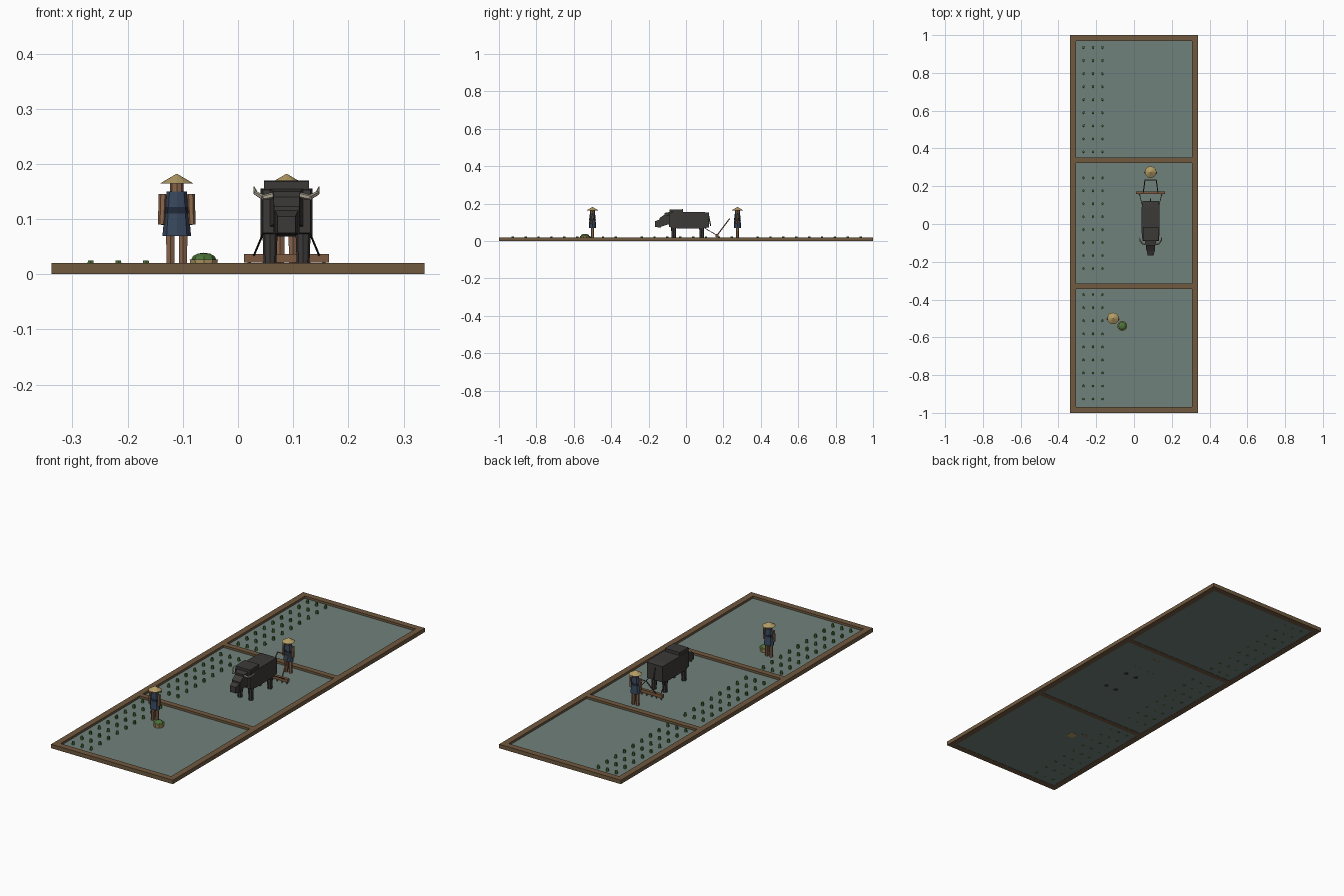
import bpy, bmesh, math
from mathutils import Vector, Matrix

if "Cube" in bpy.data.objects:
    bpy.data.objects.remove(bpy.data.objects["Cube"])


def mat(name, r, g, b):
    m = bpy.data.materials.new(name)
    m.diffuse_color = (r, g, b, 1)
    m.use_nodes = True
    m.node_tree.nodes["Principled BSDF"].inputs["Base Color"].default_value = m.diffuse_color
    return m


EARTH = mat("earth", .16, .10, .05)
WATER = mat("water", .16, .22, .20)
GREEN = mat("leaf", .07, .17, .04)
STRAW = mat("straw", .45, .33, .13)
SKIN = mat("skin", .25, .13, .07)
CLOTH = mat("cloth", .04, .065, .11)
SASH = mat("sash", .015, .022, .04)
HIDE = mat("hide", .045, .042, .04)
HORN = mat("horn", .4, .36, .28)
WOOD = mat("wood", .2, .1, .05)
ROPE = mat("rope", .03, .025, .02)


def finish(name, bm, material):
    bmesh.ops.recalc_face_normals(bm, faces=bm.faces)
    me = bpy.data.meshes.new(name)
    bm.to_mesh(me)
    bm.free()
    me.materials.append(material)
    ob = bpy.data.objects.new(name, me)
    bpy.context.collection.objects.link(ob)
    return ob


def add_box(bm, x0, x1, y0, y1, z0, z1):
    c = Vector(((x0 + x1) / 2, (y0 + y1) / 2, (z0 + z1) / 2))
    s = Matrix.Diagonal((x1 - x0, y1 - y0, z1 - z0, 1))
    bmesh.ops.create_cube(bm, size=1, matrix=Matrix.Translation(c) @ s)


def add_rod(bm, a, b, r0, r1, n=6):
    a, b = Vector(a), Vector(b)
    q = (b - a).to_track_quat('Z', 'Y').to_matrix().to_4x4()
    bmesh.ops.create_cone(bm, cap_ends=True, segments=n, radius1=r0, radius2=r1,
                          depth=(b - a).length, matrix=Matrix.Translation((a + b) / 2) @ q)


def box(name, material, *dims):
    bm = bmesh.new()
    add_box(bm, *dims)
    return finish(name, bm, material)


def rods(name, material, parts, n=6):
    bm = bmesh.new()
    for p in parts:
        add_rod(bm, *p, n=n)
    return finish(name, bm, material)


def loft(name, material, sections, x):
    """Box-section loft along y; each section is (y, half_width, z_low, z_high)."""
    bm = bmesh.new()
    rings = [[bm.verts.new((x + sx * w, y, z)) for sx, z in
              ((-1, z0), (1, z0), (1, z1), (-1, z1))] for y, w, z0, z1 in sections]
    for a, b in zip(rings, rings[1:]):
        for i in range(4):
            j = (i + 1) % 4
            bm.faces.new((a[i], a[j], b[j], b[i]))
    bm.faces.new(rings[0])
    bm.faces.new(rings[-1])
    return finish(name, bm, material)


# Earth banks and flooded field
W, T = .338, .031
bm = bmesh.new()
for s in (-1, 1):
    add_box(bm, s * (W - T), s * W, -1, 1, 0, .02)
    add_box(bm, -W + T, W - T, s * .969, s, 0, .02)
    add_box(bm, -W + T, W - T, s * .333 - .014 + .004, s * .333 + .014 + .004, 0, .02)
finish("earth_banks", bm, EARTH)
box("paddy_water", WATER, -W + T, W - T, -.969, .969, .001, .009)

# Rice seedlings, with rows left out at the dividing banks
finish_rows = [.934 - .0689 * k for k in range(28) if k not in (9, 18)]
rods("rice_seedlings", GREEN, [((x, y, 0), (x, y, .025), .0075, .006)
                               for x in (-.267, -.217, -.167) for y in finish_rows])


def worker(tag, x, y):
    def ring(name, material, z0, z1, r0, r1, n=8, depth=.76):
        ob = rods(tag + name, material, [((0, 0, z0), (0, 0, z1), r0, r1)], n)
        ob.data.transform(Matrix.Translation((x, y, 0)) @ Matrix.Diagonal((1, depth, 1, 1)))
    ring("tunic", CLOTH, .069, .15, .026, .0185)
    ring("sash", SASH, .110, .122, .0235, .0225)
    ring("head", SKIN, .148, .168, .0125, .0125, depth=1)
    ring("hat", STRAW, .164, .182, .031, .0005, 12, 1)
    rods(tag + "legs", SKIN, [((x + s * .0115, y, 0), (x + s * .0115, y, .075), .008, .009)
                              for s in (-1, 1)])
    rods(tag + "arms", SKIN, [((x + s * .0275, y - .004, .09), (x + s * .0255, y, .145), .0065, .0075)
                              for s in (-1, 1)])


worker("planter_", -.111, -.5)
worker("driver_", .088, .275)

# Seedling basket
rods("basket", STRAW, [((-.062, -.54, 0), (-.062, -.54, .027), .022, .027)], 10)
bm = bmesh.new()
bmesh.ops.create_uvsphere(bm, u_segments=8, v_segments=6, radius=1,
                          matrix=Matrix.Translation((-.062, -.54, .026)) @
                          Matrix.Diagonal((.023, .023, .013, 1)))
finish("basket_seedlings", bm, GREEN)

# Buffalo
X = .088
loft("buffalo_body", HIDE, [(-.09, .043, .075, .153), (-.05, .047, .068, .155),
                            (.09, .047, .068, .155), (.122, .043, .073, .152)], X)
loft("buffalo_shoulders", HIDE, [(-.088, .041, .12, .168), (-.016, .041, .12, .17)], X)
loft("buffalo_neck", HIDE, [(-.075, .034, .085, .157), (-.115, .024, .09, .15)], X)
loft("buffalo_head", HIDE, [(-.1, .024, .088, .15), (-.142, .023, .073, .123)], X)
loft("buffalo_muzzle", HIDE, [(-.135, .022, .072, .118), (-.167, .016, .075, .105)], X)
bm = bmesh.new()
for s in (-1, 1):
    for y in (-.066, .084):
        add_rod(bm, (X + s * .03, y, 0), (X + s * .03, y, .085), .011, .014, 8)
finish("buffalo_legs", bm, HIDE)
horns = []
for s in (-1, 1):
    path = [(X + s * dx, y, z) for dx, y, z in
            ((.015, -.108, .145), (.042, -.105, .139), (.056, -.088, .147), (.059, -.07, .158))]
    rad = (.006, .005, .004, .0012)
    horns += [(path[i], path[i + 1], rad[i], rad[i + 1]) for i in range(3)]
rods("buffalo_horns", HORN, horns)
rods("buffalo_tail", HIDE, [((X, .119, .145), (X, .132, .08), .003, .003)])

# Harrow with teeth, handle and traces
box("harrow_beam", WOOD, X - .077, X + .077, .158, .173, .021, .037)
rods("harrow_teeth", WOOD, [((X + (i - 2.5) * .027, .166, 0), (X + (i - 2.5) * .027, .166, .025),
                             .002, .004) for i in range(6)])
handle = [((X - .032, .232, .118), (X + .032, .232, .118), .003, .003)]
traces = []
for s in (-1, 1):
    handle.append(((X + s * .039, .166, .03), (X + s * .03, .232, .118), .003, .003))
    traces.append(((X + s * .042, .09, .075), (X + s * .06, .163, .032), .0018, .0018))
rods("harrow_handle", WOOD, handle)
rods("harrow_traces", ROPE, traces)
